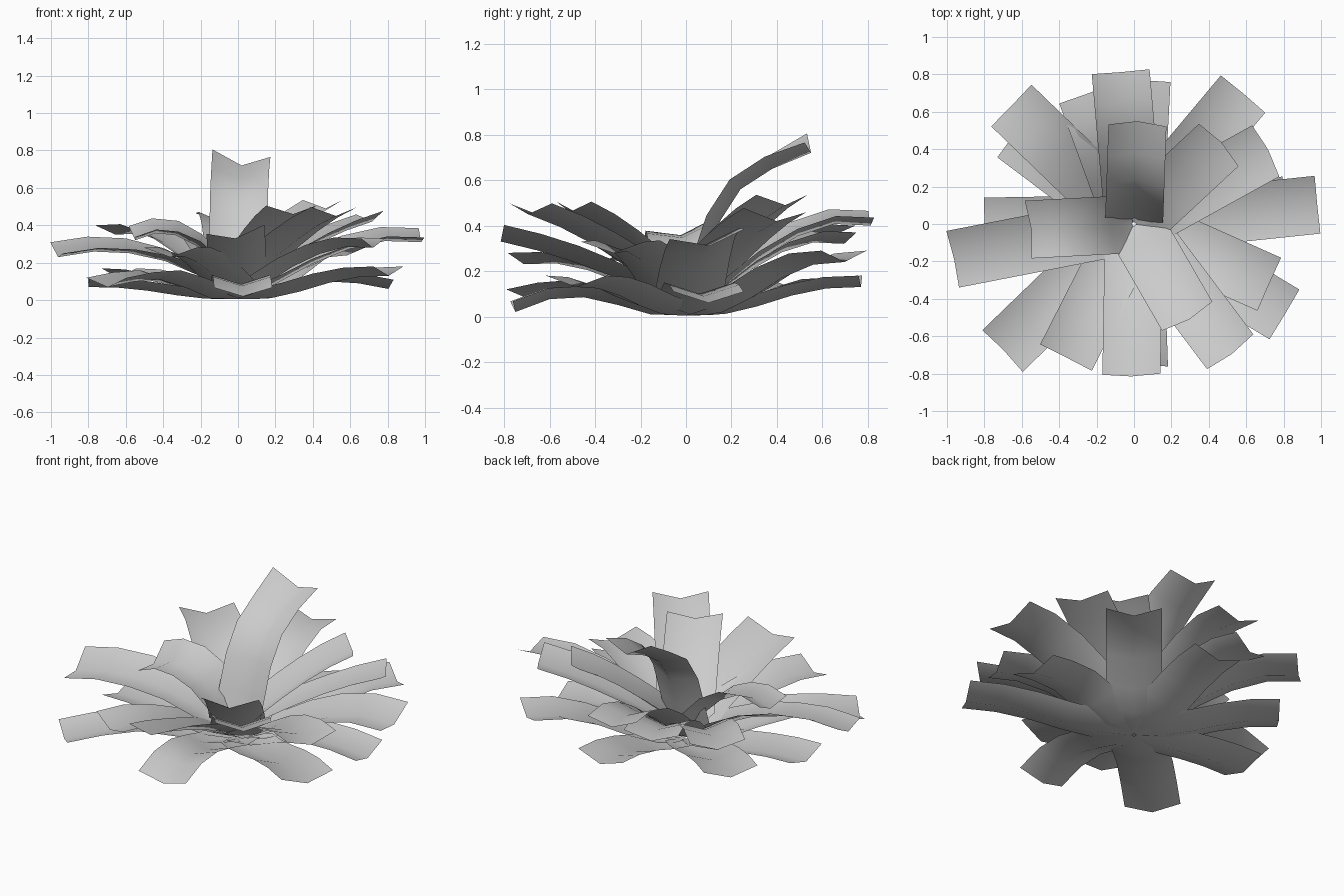
import bpy, math
from mathutils import Vector

if "Cube" in bpy.data.objects:
    bpy.data.objects.remove(bpy.data.objects["Cube"])

# Normalised leaf profiles: share of tip height at each radial step
STEPS = [0, .12, .22, .4, .6, .8, 1]
PROFILES = {
    "low":  [0, .01, .06, .32, .70, .95, 1],
    "arch": [0, .10, .27, .60, .87, 1.02, 1],
    "rise": [0, .14, .30, .50, .70, .87, 1],
    "curl": [0, .25, .55, .90, 1.10, 1.14, 1],
}


def leaf(name, azimuth, length, base, tip, kind, roll=0.0, half=.155, fold=.05, radii=None, heights=None):
    """Long strip folded along its midrib, following a profile out from the centre."""
    rs = radii or [.01 + (length - .01) * s for s in STEPS]
    zs = heights or [base + (tip - base) * k for k in PROFILES[kind]]
    a = math.radians(azimuth)
    out, side = Vector((math.cos(a), math.sin(a), 0)), Vector((-math.sin(a), math.cos(a), 0))
    verts, faces = [], []
    n = len(rs)
    for i in range(n):
        j, k = max(i - 1, 0), min(i + 1, n - 1)
        dr, dz = rs[k] - rs[j], zs[k] - zs[j]
        m = math.hypot(dr, dz)
        up = (out * -dz + Vector((0, 0, dr))) / m
        mid = out * rs[i] + Vector((0, 0, zs[i]))
        taper = .35 if i == 0 and not radii else 1
        grow = min(1, 1.5 * i / (n - 1))
        for s in (-1, 0, 1):
            lift = fold * abs(s) * taper + roll * s * grow
            verts.append(mid + side * (s * half * taper) + up * lift)
    for i in range(n - 1):
        for c in range(2):
            q = i * 3 + c
            faces.append((q, q + 3, q + 4, q + 1))
    me = bpy.data.meshes.new(name)
    me.from_pydata(verts, [], faces)
    ob = bpy.data.objects.new(name, me)
    bpy.context.collection.objects.link(ob)
    for p in me.polygons:
        p.use_smooth = True
    return ob


# Lowest ring, lying almost flat: azimuth, length, tip height
for i, (az, ln, tip) in enumerate([(50, .91, .24), (87, .77, .13), (143, .80, .12),
                                   (181, .80, .07), (329, .94, .13)]):
    leaf(f"lower_leaf_{i}", az, ln, .005, tip, "low")

# Lower leaves that droop at their tips: azimuth, length, crest height, tip height
for i, (az, ln, crest, tip) in enumerate([(272, .75, .085, .02), (7, .81, .10, .06), (224, .97, .11, .07)]):
    leaf(f"drooping_leaf_{i}", az, ln, 0, 0, "low",
         radii=[.01] + [ln * f for f in (.21, .4, .6, .8, 1)],
         heights=[.005, .01, crest * .6, crest, crest * .9, tip])

# Middle ring: azimuth, length, base height, tip height, profile, roll
MIDDLE = [
    (6, .985, .02, .31, "arch", .025), (29, .82, .04, .42, "rise", -.01),
    (95, .815, .04, .40, "arch", .015), (110, .74, .03, .32, "arch", 0),
    (136, .91, .03, .35, "arch", 0), (191, .98, .02, .23, "curl", -.03),
    (243, .80, .03, .23, "arch", 0), (269, .815, .03, .33, "rise", .025),
    (307, .87, .03, .45, "rise", 0), (336, .79, .03, .28, "arch", 0),
]
for i, (az, ln, b, t, kind, roll) in enumerate(MIDDLE):
    leaf(f"middle_leaf_{i}", az, ln, b, t, kind, roll)

# Inner upright leaves
leaf("inner_leaf_left", 183, .55, .05, .32, "curl", -.03)
leaf("inner_leaf_front", 300, .59, .05, .46, "rise")
leaf("inner_leaf_right", 43, .64, .05, .49, "rise")

# Tall central leaf
leaf("tall_leaf", 88, .55, 0, 0, "rise", -.0, fold=.06,
     radii=[.03, .09, .15, .24, .38, .55], heights=[.06, .24, .42, .56, .65, .72])
bpy.data.objects["tall_leaf"].data.vertices[-3].co.z -= .01
bpy.data.objects["tall_leaf"].data.vertices[-1].co.z += .03
